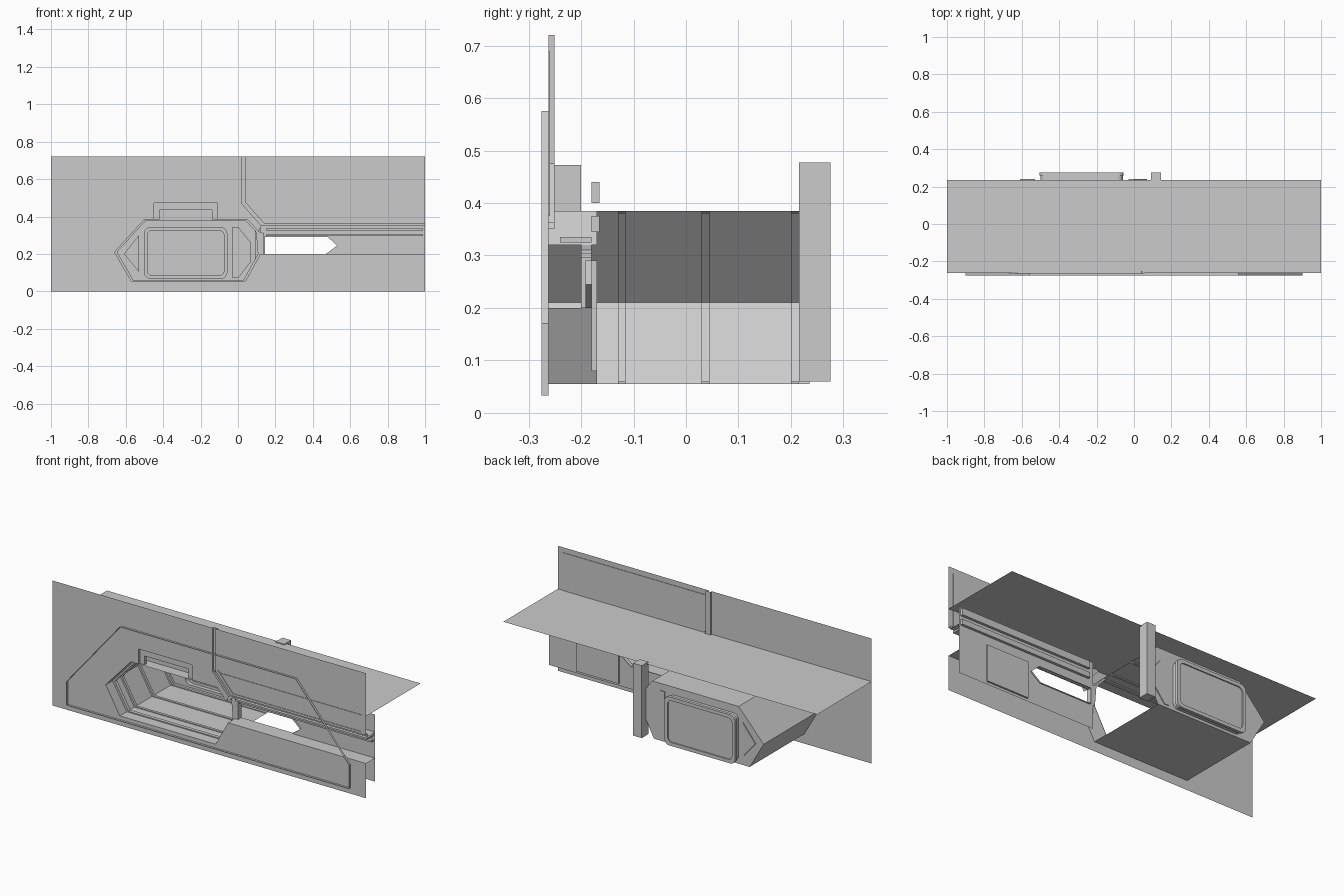
import bpy, bmesh
from math import cos, sin, pi

if "Cube" in bpy.data.objects:
    bpy.data.objects.remove(bpy.data.objects["Cube"])


def finish(name, bm):
    bmesh.ops.recalc_face_normals(bm, faces=bm.faces)
    me = bpy.data.meshes.new(name)
    bm.to_mesh(me)
    bm.free()
    ob = bpy.data.objects.new(name, me)
    bpy.context.collection.objects.link(ob)
    return ob


def sheet(name, y, *loops, depth=0.0):
    """Flat x-z panel (first loop outline, others holes), optionally thickened in y."""
    bm = bmesh.new()
    edges = []
    for pts in loops:
        vs = [bm.verts.new((x, y, z)) for x, z in pts]
        edges += [bm.edges.new((vs[i - 1], vs[i])) for i in range(len(vs))]
    bmesh.ops.triangle_fill(bm, edges=edges, use_beauty=True, use_dissolve=False)
    if depth:
        res = bmesh.ops.extrude_face_region(bm, geom=bm.faces[:], use_keep_orig=True)
        vs = [g for g in res["geom"] if isinstance(g, bmesh.types.BMVert)]
        bmesh.ops.translate(bm, verts=vs, vec=(0, depth, 0))
    return finish(name, bm)


def ribbon(name, pts, y0, y1, closed=False):
    """Strip of quads running along an x-z path, spanning y0..y1."""
    bm = bmesh.new()
    a = [bm.verts.new((x, y0, z)) for x, z in pts]
    b = [bm.verts.new((x, y1, z)) for x, z in pts]
    for i in range(0 if closed else 1, len(pts)):
        bm.faces.new((a[i - 1], a[i], b[i], b[i - 1]))
    return finish(name, bm)


def box(name, x0, x1, y0, y1, z0, z1):
    return sheet(name, y0, rect(x0, x1, z0, z1), depth=y1 - y0)


def rect(x0, x1, z0, z1, r=0.0, n=4):
    if not r:
        return [(x0, z0), (x1, z0), (x1, z1), (x0, z1)]
    out = []
    for k, (cx, cz) in enumerate([(x1 - r, z1 - r), (x0 + r, z1 - r),
                                  (x0 + r, z0 + r), (x1 - r, z0 + r)]):
        for i in range(n + 1):
            t = (k + i / n) * pi / 2
            out.append((cx + r * cos(t), cz + r * sin(t)))
    return out


def scaled(pts, s, c=(-0.27, 0.22)):
    return [(c[0] + (x - c[0]) * s, c[1] + (z - c[1]) * s) for x, z in pts]


WALL, GROOVE, BACK, END = -0.262, -0.251, -0.18, 0.235

# alcove section, left to right around the opening
lower = [(0.12, 0.2), (0.04, 0.055), (-0.57, 0.055), (-0.66, 0.21), (-0.5, 0.385)]
notch = [(-0.45, 0.385), (-0.45, 0.472), (-0.11, 0.472), (-0.11, 0.385)]
upper = [(0.05, 0.385), (0.11, 0.32)]
seam = [(0.125, 0.35), (0.02, 0.47), (0.02, 0.72)]

# main front wall
sheet("front_wall", WALL, [(-1, 0), (1, 0), (1, 0.2)] + lower + notch + upper + seam + [(-1, 0.72)])

# raised outline trim on the wall
ribbon("wall_outline_trim", [(-0.9, 0.033), (-0.9, 0.17), (-0.56, 0.575),
                             (0.56, 0.575), (0.9, 0.17), (0.9, 0.033)], -0.275, WALL, True)

# upper right panel with groove and inset lip
sheet("panel_groove", GROOVE, [(0.02, 0.72), (0.05, 0.72), (0.05, 0.48), (0.145, 0.37), (1, 0.37),
                               (1, 0.35), (0.125, 0.35), (0.02, 0.47)])
ribbon("groove_side", seam, WALL, GROOVE)
plate = [(0.04, 0.72), (0.04, 0.475), (0.14, 0.362), (1, 0.362), (1, 0.72)]
inlay = [(0.055, 0.69), (0.055, 0.485), (0.15, 0.375), (0.97, 0.375), (0.97, 0.69)]
sheet("upper_right_plate", WALL, plate, inlay)
ribbon("plate_edge", plate[:4], WALL, GROOVE)
ribbon("inlay_edge", inlay, WALL, WALL + 0.003, True)
sheet("upper_right_inlay", WALL + 0.003, inlay)

# right-hand recess behind the wall, with a see-through window
ribbon("recess_floor", [(0.12, 0.2), (1, 0.2)], WALL, BACK)
ribbon("recess_top", [(0.125, 0.35), (1, 0.35)], GROOVE, BACK)
window = [(0.14, 0.2), (0.47, 0.2), (0.53, 0.245), (0.48, 0.29), (0.14, 0.29)]
sheet("recess_back", BACK, [(0.12, 0.065), (1, 0.065), (1, 0.45), (0.12, 0.45)], window)
ribbon("window_edge", window, BACK - 0.012, BACK + 0.01, True)
for i, (z0, z1, y0, y1) in enumerate([(0.325, 0.335, -0.24, BACK), (0.295, 0.305, -0.2, BACK),
                                      (0.345, 0.375, BACK, -0.165), (0.4, 0.44, BACK, -0.165)]):
    box(f"recess_rail_{i}", 0.15, 0.99, y0, y1, z0, z1)
box("recess_side_panel", 0.55, 0.82, BACK, BACK + 0.01, 0.08, 0.29)

# alcove shell
ribbon("alcove_shell", lower[1:] + upper[:1], WALL, END)
ribbon("alcove_right_lower_jamb", lower[:2], WALL, -0.17)
ribbon("alcove_right_upper_jamb", upper, WALL, -0.17)
ring = lower + upper
sheet("alcove_front_frame", -0.2, ring + [(0.14, 0.31), (0.14, 0.2)],
      scaled(ring, 0.965), depth=0.02)
for i, (y0, y1) in enumerate([(-0.13, -0.115), (0.03, 0.045), (0.2, 0.215)]):
    out = lower[1:] + upper[:1]
    sheet(f"alcove_rib_{i}", y0, out + scaled(out, 0.97)[::-1], depth=y1 - y0)

# notch above the alcove: stepped box
ribbon("notch_sides", notch, WALL, -0.2)
sheet("notch_back", -0.2, rect(-0.45, -0.11, 0.385, 0.472))
sheet("notch_rim", -0.25, rect(-0.45, -0.11, 0.385, 0.472), rect(-0.42, -0.14, 0.385, 0.435), depth=0.015)

# alcove end wall with rounded screen bay and side inlays
end = [(0.04, 0.055), (-0.57, 0.055), (-0.66, 0.21), (-0.5, 0.385), (0.05, 0.385), (0.1, 0.32), (0.1, 0.17)]
screen = rect(-0.5, -0.06, 0.07, 0.34, 0.03)
sheet("alcove_end_wall", END, end, screen)
ribbon("screen_bay_side", screen, END, 0.268, True)
sheet("screen", 0.268, screen)
sheet("screen_frame", 0.258, rect(-0.505, -0.055, 0.065, 0.345, 0.03),
      rect(-0.485, -0.075, 0.085, 0.325, 0.025), depth=0.017)
sheet("left_end_inlay", END - 0.01, [(-0.61, 0.2), (-0.53, 0.3), (-0.53, 0.105)], depth=0.015)
sheet("right_end_inlay", END - 0.01, [(-0.03, 0.07), (0, 0.07), (0.07, 0.16),
                                      (0.07, 0.26), (0, 0.345), (-0.03, 0.345)], depth=0.015)

# side post at the passage corner and the flat roof
box("passage_post", 0.09, 0.145, 0.215, 0.275, 0.06, 0.477)
ribbon("roof_sheet", [(-1, 0.472), (1, 0.472)], WALL, END)
